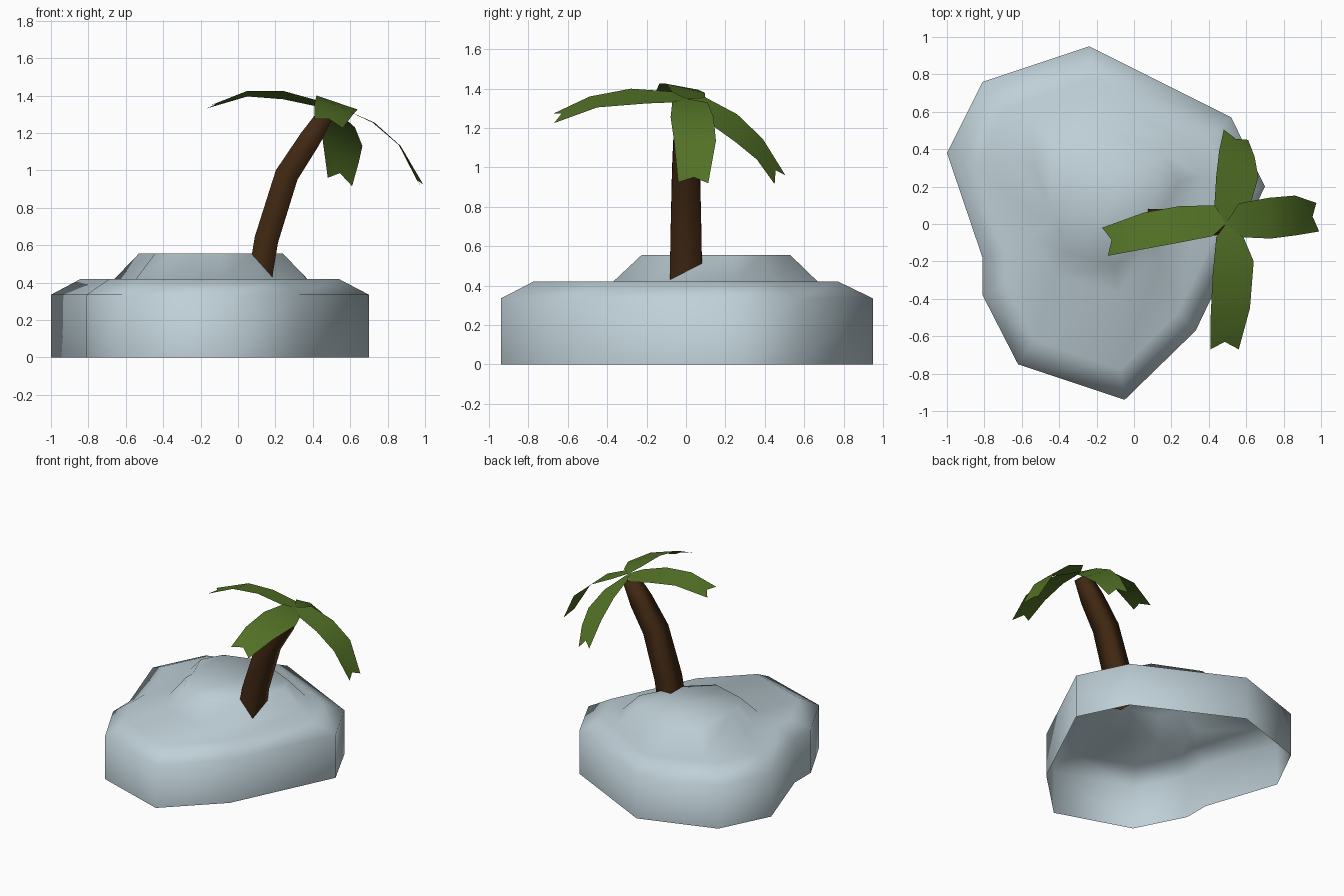
import bpy, bmesh
from mathutils import Vector

if "Cube" in bpy.data.objects:
    bpy.data.objects.remove(bpy.data.objects["Cube"])


def material(name, rgb):
    m = bpy.data.materials.new(name)
    m.diffuse_color = (*rgb, 1)
    m.use_nodes = True
    m.node_tree.nodes["Principled BSDF"].inputs["Base Color"].default_value = m.diffuse_color
    return m


STONE = material("pale_stone", (0.52, 0.63, 0.68))
BARK = material("dark_bark", (0.052, 0.021, 0.006))
LEAF = material("leaf_green", (0.088, 0.17, 0.02))


def finish(name, bm, mat):
    mesh = bpy.data.meshes.new(name)
    bm.to_mesh(mesh)
    bm.free()
    mesh.materials.append(mat)
    for p in mesh.polygons:
        p.use_smooth = True
    ob = bpy.data.objects.new(name, mesh)
    bpy.context.collection.objects.link(ob)
    return ob


def loft(bm, rings):
    """Join closed rings of points with quads, cap the last ring."""
    loops = [[bm.verts.new(p) for p in r] for r in rings]
    n = len(loops[0])
    for a, b in zip(loops, loops[1:]):
        for i in range(n):
            j = (i + 1) % n
            bm.faces.new((a[i], a[j], b[j], b[i]))
    bm.faces.new(loops[-1])
    return loops


# Rock island: one outline, shrunk and shifted ring by ring, open underneath
outline = [(-0.05, -0.94), (0.33, -0.57), (0.70, 0.20), (0.52, 0.57),
           (-0.24, 0.95), (-0.81, 0.76), (-1.0, 0.38), (-0.81, -0.18),
           (-0.81, -0.38), (-0.62, -0.75)]
# scale x, scale y, offset x, offset y, height
steps = [(1, 1, 0, 0, 0), (1, 1, 0, 0, 0.335), (0.81, 0.82, -0.03, -0.005, 0.42),
         (0.606, 0.55, -0.054, 0.147, 0.42), (0.453, 0.40, -0.077, 0.15, 0.555)]
bm = bmesh.new()
loft(bm, [[(x * sx + ox, y * sy + oy, z) for x, y in outline]
          for sx, sy, ox, oy, z in steps])
finish("rock", bm, STONE)

# Trunk: four-sided tapering sweep along a leaning path
path = [Vector((x, 0, z)) for x, z in
        [(0.115, 0.41), (0.152, 0.63), (0.26, 0.975), (0.385, 1.167), (0.475, 1.31)]]
half = [(0.064, 0.082), (0.064, 0.079), (0.063, 0.071), (0.058, 0.062), (0.042, 0.045)]
rings = []
for i, (c, (a, b)) in enumerate(zip(path, half)):
    t = (path[min(i + 1, 4)] - path[max(i - 1, 0)]).normalized()
    u, v = Vector((t.z, 0, -t.x)), Vector((0, 1, 0))
    rings.append([c + u * a * p + v * b * q
                  for p, q in ((-1, -1), (1, -1), (1, 1), (-1, 1))])
bm = bmesh.new()
loft(bm, rings)
finish("trunk", bm, BARK)


# Fronds: thin curved strips from the crown, each with a notched tip
def frond(name, edge_a, edge_b, notch):
    bm = bmesh.new()
    root = bm.verts.new((0.49, 0, 1.35))
    a = [bm.verts.new(p) for p in edge_a]
    b = [bm.verts.new(p) for p in edge_b]
    n = bm.verts.new(notch)
    bm.faces.new((root, a[0], b[0]))
    for i in range(2):
        bm.faces.new((a[i], a[i + 1], b[i + 1], b[i]))
    bm.faces.new((a[2], a[3], n))
    bm.faces.new((a[2], n, b[2]))
    bm.faces.new((b[2], n, b[3]))
    bm.normal_update()
    if sum(f.normal.z for f in bm.faces) < 0:
        bmesh.ops.reverse_faces(bm, faces=bm.faces[:])
    finish(name, bm, LEAF)


frond("frond_left",
      [(0.42, -0.065, 1.375), (0.24, -0.10, 1.425), (0.05, -0.135, 1.425), (-0.14, -0.17, 1.35)],
      [(0.43, 0.10, 1.34), (0.24, 0.095, 1.38), (0.05, 0.06, 1.395), (-0.17, -0.02, 1.33)],
      (-0.12, -0.085, 1.352))
frond("frond_right",
      [(0.56, 0.11, 1.33), (0.72, 0.14, 1.255), (0.86, 0.152, 1.135), (0.975, 0.113, 0.92)],
      [(0.56, -0.07, 1.33), (0.73, -0.078, 1.255), (0.87, -0.06, 1.13), (0.99, -0.04, 0.925)],
      (0.955, 0.04, 0.95))
frond("frond_back",
      [(0.43, 0.10, 1.355), (0.44, 0.26, 1.27), (0.455, 0.39, 1.145), (0.48, 0.505, 0.96)],
      [(0.625, 0.11, 1.23), (0.665, 0.25, 1.13), (0.645, 0.36, 1.04), (0.61, 0.45, 0.915)],
      (0.545, 0.455, 0.985))
frond("frond_front",
      [(0.44, -0.07, 1.385), (0.42, -0.28, 1.40), (0.41, -0.49, 1.36), (0.41, -0.67, 1.275)],
      [(0.585, -0.07, 1.33), (0.64, -0.20, 1.325), (0.62, -0.45, 1.305), (0.56, -0.67, 1.225)],
      (0.485, -0.63, 1.275))
